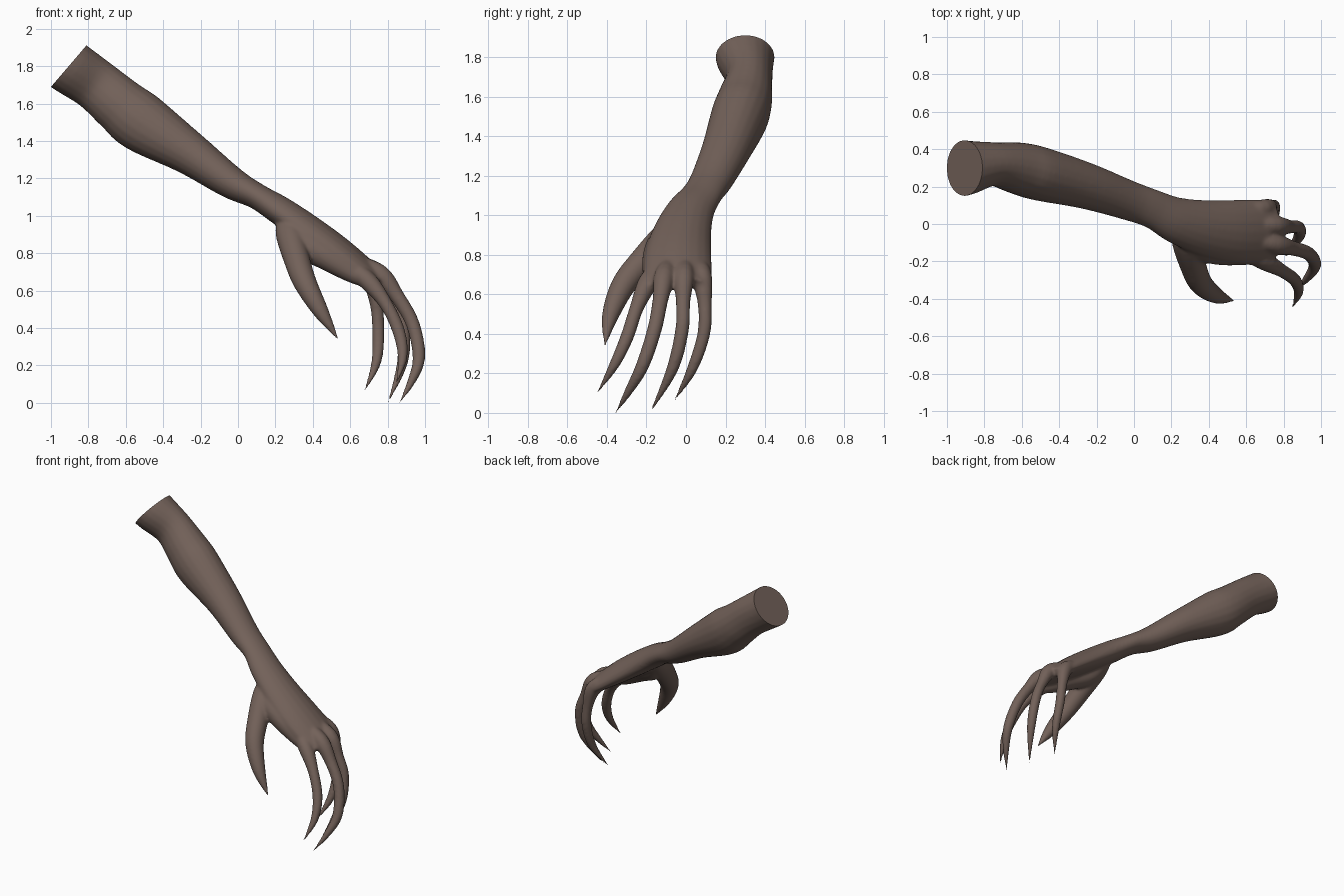
import bpy, bmesh, math
from mathutils import Vector

if "Cube" in bpy.data.objects:
    bpy.data.objects.remove(bpy.data.objects["Cube"])

SIDES = 20


def catmull(p0, p1, p2, p3, t):
    return tuple(0.5 * (2 * b + (c - a) * t + (2 * a - 5 * b + 4 * c - d) * t * t
                        + (3 * b - a - 3 * c + d) * t ** 3)
                 for a, b, c, d in zip(p0, p1, p2, p3))


def sweep(bm, rings, steps=5):
    """Closed tube through rings of (x, y, z, half width, half thickness, edge droop)."""
    fine = []
    for i in range(len(rings) - 1):
        p = [rings[min(max(i + k, 0), len(rings) - 1)] for k in (-1, 0, 1, 2)]
        fine += [catmull(*p, s / steps) for s in range(steps)]
    fine.append(rings[-1])
    loops = []
    for i, r in enumerate(fine):
        a, b = fine[max(i - 1, 0)], fine[min(i + 1, len(fine) - 1)]
        t = (Vector(b[:3]) - Vector(a[:3])).normalized()
        side = Vector((0, 1, 0))
        side = (side - t * t.dot(side)).normalized()
        up = t.cross(side)
        w, h = max(r[3], 0.004), max(r[4], 0.004)
        loop = []
        for k in range(SIDES):
            ang = 2 * math.pi * k / SIDES
            c, s = math.cos(ang), math.sin(ang)
            loop.append(bm.verts.new(Vector(r[:3]) + side * w * c + up * (h * s - r[5] * c * c)))
        loops.append(loop)
    for l0, l1 in zip(loops, loops[1:]):
        for k in range(SIDES):
            j = (k + 1) % SIDES
            bm.faces.new((l0[k], l0[j], l1[j], l1[k]))
    bm.faces.new(loops[0][::-1])
    bm.faces.new(loops[-1])


def digit(bm, pts):
    sweep(bm, [(x, y, z, r, r, 0) for x, y, z, r in pts])


bm = bmesh.new()

# Forearm running through the wrist into the cupped palm
sweep(bm, [
    (-1.00, .30, 1.87, .150, .147, 0), (-.905, .30, 1.80, .150, .147, 0),
    (-.76, .32, 1.70, .118, .140, 0), (-.63, .30, 1.59, .138, .150, 0),
    (-.51, .27, 1.495, .145, .160, 0), (-.26, .205, 1.335, .125, .117, 0),
    (-.04, .13, 1.18, .108, .088, 0), (.10, .08, 1.105, .105, .070, 0),
    (.23, .02, 1.025, .125, .078, .01), (.38, -.02, .925, .150, .080, .02),
    (.54, -.04, .815, .170, .074, .025), (.68, -.04, .715, .172, .058, .025),
    (.765, -.04, .66, .15, .036, .02)])

# Fleshy web between thumb and index finger
digit(bm, [(.26, -.02, .97, .06), (.33, -.10, .87, .085), (.46, -.145, .79, .075),
           (.60, -.165, .70, .055), (.68, -.18, .65, .035)])
# Thumb
digit(bm, [(.25, .02, .99, .04), (.275, -.08, .91, .075), (.315, -.22, .765, .07),
           (.36, -.32, .64, .062), (.445, -.385, .485, .042), (.535, -.41, .34, .005)])
# Index finger
digit(bm, [(.53, -.12, .765, .03), (.68, -.19, .665, .05), (.79, -.25, .53, .036),
           (.86, -.30, .38, .034), (.88, -.365, .24, .026), (.845, -.45, .10, .004)])
# Middle finger
digit(bm, [(.60, -.08, .77, .03), (.755, -.11, .69, .052), (.85, -.13, .57, .040),
           (.935, -.16, .42, .037), (.967, -.22, .24, .034), (.925, -.29, .11, .022),
           (.86, -.36, -.005, .004)])
# Ring finger
digit(bm, [(.60, .00, .77, .03), (.755, -.01, .69, .052), (.83, -.015, .56, .037),
           (.88, -.02, .42, .035), (.88, -.07, .22, .030), (.80, -.185, -.005, .004)])
# Little finger
digit(bm, [(.54, .06, .78, .03), (.69, .08, .69, .052), (.735, .095, .55, .036),
           (.75, .09, .40, .033), (.74, .03, .22, .027), (.675, -.06, .06, .004)])

bmesh.ops.recalc_face_normals(bm, faces=bm.faces)
mesh = bpy.data.meshes.new("arm_and_hand")
bm.to_mesh(mesh)
bm.free()
arm = bpy.data.objects.new("arm_and_hand", mesh)
bpy.context.collection.objects.link(arm)

# Fuse the parts into one skin with soft webs
rm = arm.modifiers.new("fuse", 'REMESH')
rm.mode = 'VOXEL'
rm.voxel_size = 0.009
sm = arm.modifiers.new("soften", 'SMOOTH')
sm.factor = 0.5
sm.iterations = 10
dg = bpy.context.evaluated_depsgraph_get()
fused = bpy.data.meshes.new_from_object(arm.evaluated_get(dg))
arm.modifiers.clear()
arm.data = fused

# Cut the upper end flat and cap it
bm = bmesh.new()
bm.from_mesh(fused)
bmesh.ops.bisect_plane(bm, geom=bm.verts[:] + bm.edges[:] + bm.faces[:],
                       plane_co=(-.905, .30, 1.80), plane_no=(-.76, 0, .65), clear_outer=True)
bmesh.ops.holes_fill(bm, edges=[e for e in bm.edges if e.is_boundary], sides=0)
bm.to_mesh(fused)
bm.free()

# Skin colour
mat = bpy.data.materials.new("skin")
mat.diffuse_color = (.17, .12, .10, 1)
mat.use_nodes = True
mat.node_tree.nodes["Principled BSDF"].inputs["Base Color"].default_value = mat.diffuse_color
fused.materials.clear()
fused.materials.append(mat)

bpy.context.view_layer.objects.active = arm
arm.select_set(True)
bpy.ops.object.shade_smooth_by_angle(angle=math.radians(50))
